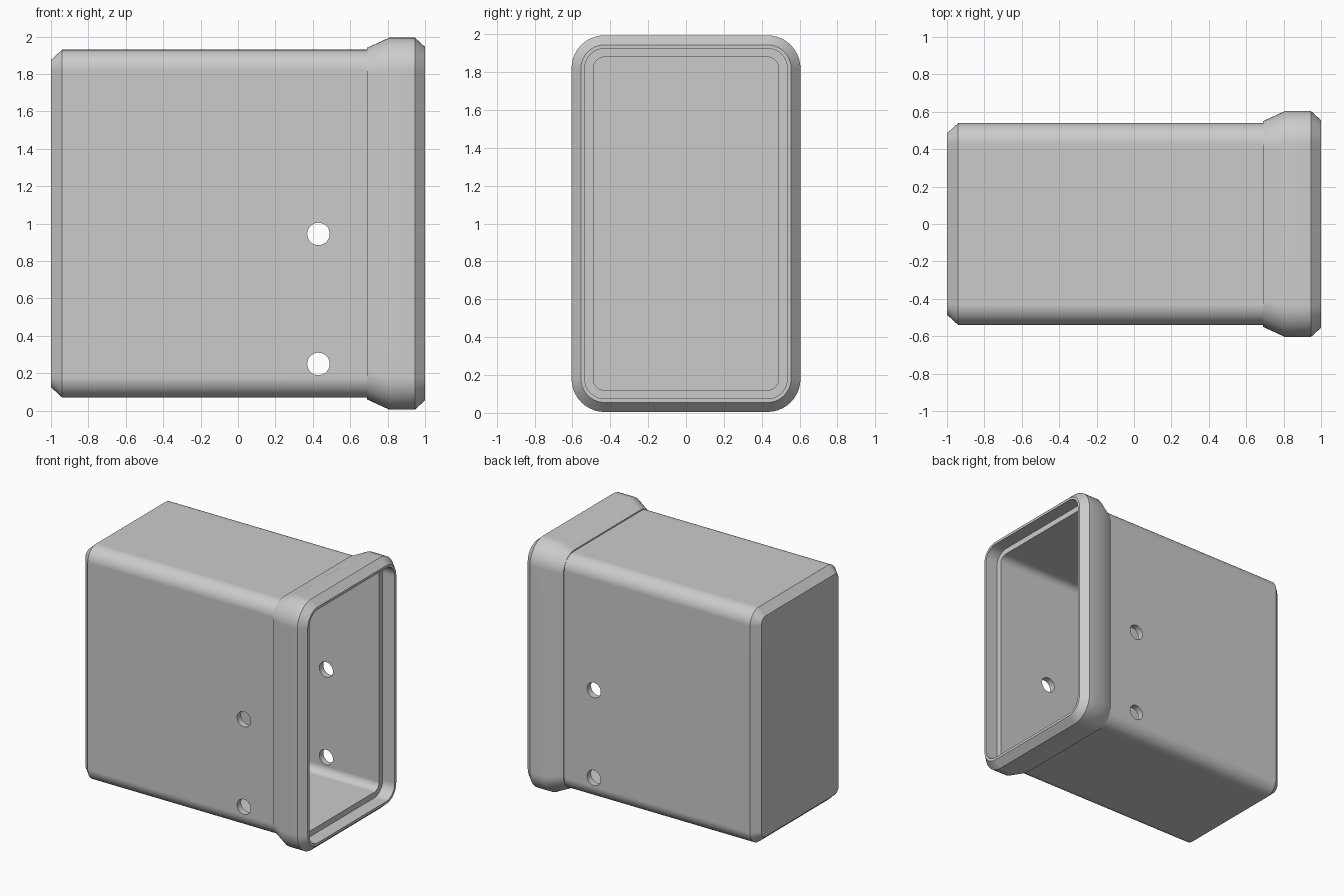
import bpy, bmesh, math

cube = bpy.data.objects.get("Cube")
if cube:
    bpy.data.objects.remove(cube, do_unlink=True)

EXTRA_Z = 0.39      # height beyond half width
CORE = 0.43         # corner arc centre, half width
CENTRE_Z = 1.0
STEPS = 10

# Plain grey plastic
grey = bpy.data.materials.new("plain grey")
grey.use_nodes = True
grey.diffuse_color = (0.6, 0.6, 0.6, 1)
grey.node_tree.nodes["Principled BSDF"].inputs["Base Color"].default_value = (0.6, 0.6, 0.6, 1)


def ring(bm, x, half, radius=None):
    """Rounded rectangle across the x axis."""
    r = radius or half - CORE
    verts = []
    for quarter, (sy, sz) in enumerate([(1, 1), (-1, 1), (-1, -1), (1, -1)]):
        for i in range(STEPS + 1):
            a = math.pi / 2 * (quarter + i / STEPS)
            y = sy * (half - r) + r * math.cos(a)
            z = sz * (half + EXTRA_Z - r) + r * math.sin(a)
            verts.append(bm.verts.new((x, y, CENTRE_Z + z)))
    return verts


# Section: closed end, body, flared collar, rim, ledge, cavity
section = [
    (-1.0, 0.485), (-0.94, 0.54), (0.69, 0.54),
    (0.69, 0.55, 0.14), (0.81, 0.605), (0.945, 0.605), (1.0, 0.555),
    (1.0, 0.535), (0.895, 0.535), (0.895, 0.49), (-0.945, 0.49),
]
bm = bmesh.new()
rings = [ring(bm, *s) for s in section]
for a, b in zip(rings, rings[1:]):
    for i in range(len(a)):
        j = (i + 1) % len(a)
        bm.faces.new((a[i], a[j], b[j], b[i]))
bm.faces.new(rings[0])
bm.faces.new(rings[-1])
bmesh.ops.recalc_face_normals(bm, faces=bm.faces)
mesh = bpy.data.meshes.new("sleeve_housing")
bm.to_mesh(mesh)
bm.free()
housing = bpy.data.objects.new("sleeve_housing", mesh)
bpy.context.collection.objects.link(housing)
mesh.materials.append(grey)

# Screw holes through both side walls
for z in (0.25, 0.945):
    bpy.ops.mesh.primitive_cylinder_add(vertices=32, radius=0.06, depth=2,
                                        location=(0.43, 0, z), rotation=(math.pi / 2, 0, 0))
    cutter = bpy.context.object
    cutter.name = "hole_cutter"
    cutter.hide_render = True
    cutter.data.materials.append(grey)
    cut = housing.modifiers.new("screw_hole", 'BOOLEAN')
    cut.operation = 'DIFFERENCE'
    cut.solver = 'EXACT'
    cut.object = cutter
    bpy.context.view_layer.objects.active = housing
    bpy.ops.object.modifier_apply(modifier=cut.name)
    bpy.data.objects.remove(cutter, do_unlink=True)

# Smooth corners, crisp edges
bpy.ops.object.select_all(action='DESELECT')
housing.select_set(True)
bpy.context.view_layer.objects.active = housing
bpy.ops.object.shade_smooth_by_angle(angle=math.radians(30))
weighted = housing.modifiers.new("even_shading", 'WEIGHTED_NORMAL')
weighted.keep_sharp = True
